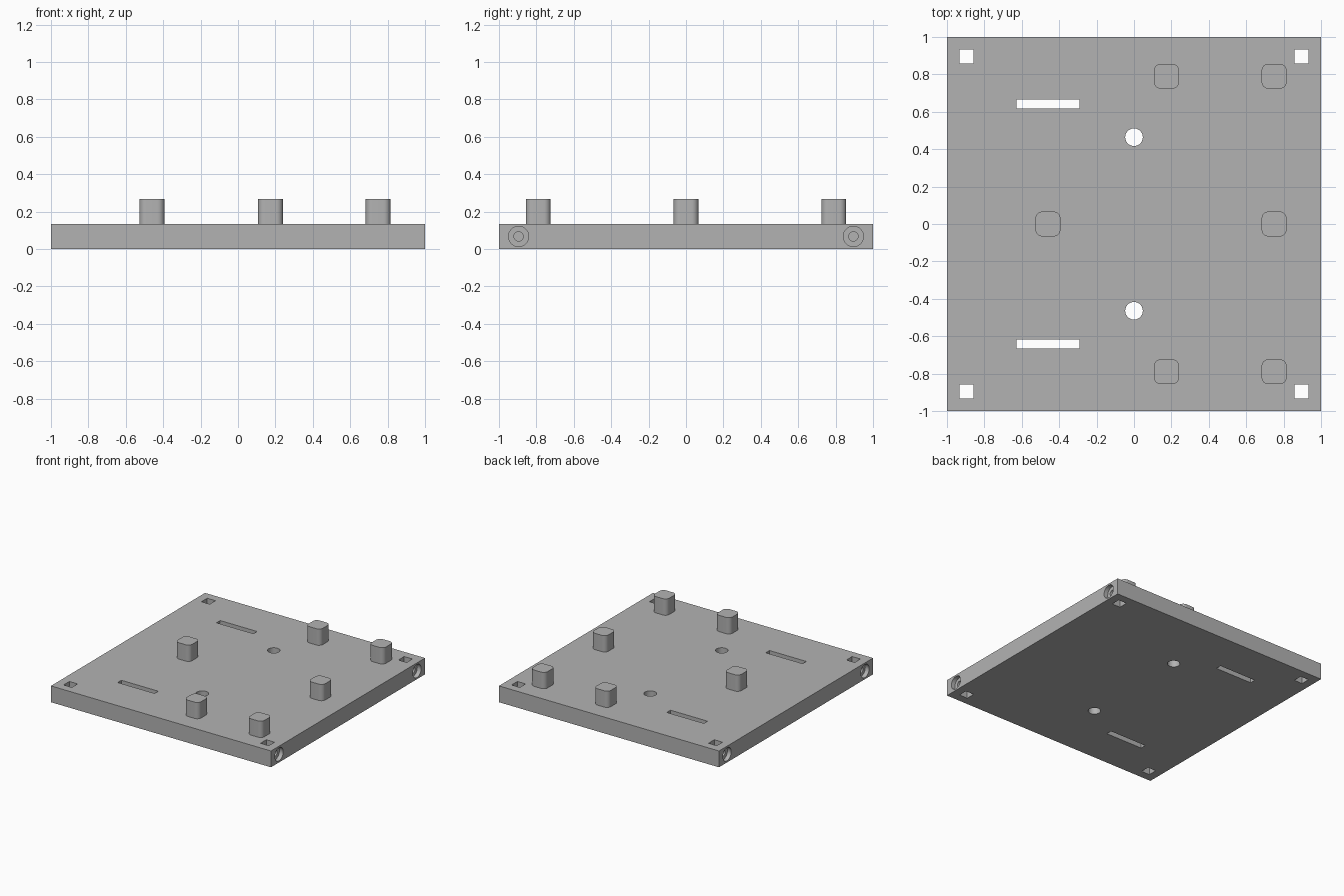
import bpy, bmesh, math
from mathutils import Matrix

default = bpy.data.objects.get("Cube")
if default:
    bpy.data.objects.remove(default, do_unlink=True)

GREY = (0.45, 0.45, 0.45, 1.0)
grey = bpy.data.materials.new("plain grey")
grey.use_nodes = True
grey.diffuse_color = GREY
grey.node_tree.nodes["Principled BSDF"].inputs["Base Color"].default_value = GREY

THICK = 0.134
POST = 0.134
CORNER = 0.895


def make(name, bm, loc):
    mesh = bpy.data.meshes.new(name)
    bm.to_mesh(mesh)
    bm.free()
    mesh.materials.append(grey)
    obj = bpy.data.objects.new(name, mesh)
    obj.location = loc
    bpy.context.collection.objects.link(obj)
    return obj


def box(name, size, loc, round_corners=0):
    bm = bmesh.new()
    bmesh.ops.create_cube(bm, size=1, matrix=Matrix.Diagonal((*size, 1)))
    if round_corners:
        upright = [e for e in bm.edges
                   if abs(e.verts[0].co.z - e.verts[1].co.z) > 0.01]
        bmesh.ops.bevel(bm, geom=upright, offset=round_corners, segments=8,
                        profile=0.5, affect='EDGES')
    return make(name, bm, loc)


def cylinder(name, radius, depth, loc, along_x=False):
    bm = bmesh.new()
    turn = Matrix.Rotation(math.pi / 2 if along_x else 0, 4, 'Y')
    bmesh.ops.create_cone(bm, cap_ends=True, segments=48, radius1=radius,
                          radius2=radius, depth=depth, matrix=turn)
    return make(name, bm, loc)


def select_only(obj):
    bpy.ops.object.select_all(action='DESELECT')
    obj.select_set(True)
    bpy.context.view_layer.objects.active = obj


def cut(target, cutter):
    cutter.hide_render = True
    select_only(target)
    mod = target.modifiers.new("cut", 'BOOLEAN')
    mod.operation = 'DIFFERENCE'
    mod.solver = 'EXACT'
    mod.object = cutter
    bpy.ops.object.modifier_apply(modifier=mod.name)
    bpy.data.objects.remove(cutter, do_unlink=True)


# Base plate
mid = THICK / 2
plate = box("base_plate", (2, 2, THICK), (0, 0, mid))

for sy in (-1, 1):
    # Long slots and round holes through the plate
    cut(plate, box("slot_cutter", (0.336, 0.048, 1), (-0.46, sy * 0.642, mid)))
    cut(plate, cylinder("hole_cutter", 0.047, 1, (0, sy * 0.464, mid)))
    for sx in (-1, 1):
        # Square nut pockets with counterbored bolt holes from the sides
        y = sy * CORNER
        cut(plate, box("pocket_cutter", (0.075, 0.075, 1), (sx * CORNER, y, mid)))
        cut(plate, cylinder("counterbore_cutter", 0.054, 0.07, (sx, y, mid), True))
        cut(plate, cylinder("bolt_cutter", 0.025, 0.2, (sx, y, mid), True))

# Rounded square posts
posts = [box("post_" + name, (0.133, 0.133, POST), (x, y, THICK + POST / 2), 0.036)
         for name, x, y in (("middle_right", -0.46, 0), ("middle_left", 0.749, 0),
                            ("front_centre", 0.174, -0.79), ("front_left", 0.749, -0.79),
                            ("back_centre", 0.174, 0.79), ("back_left", 0.749, 0.79))]

for obj in [plate] + posts:
    select_only(obj)
    bpy.ops.object.shade_smooth_by_angle(angle=math.radians(30))
